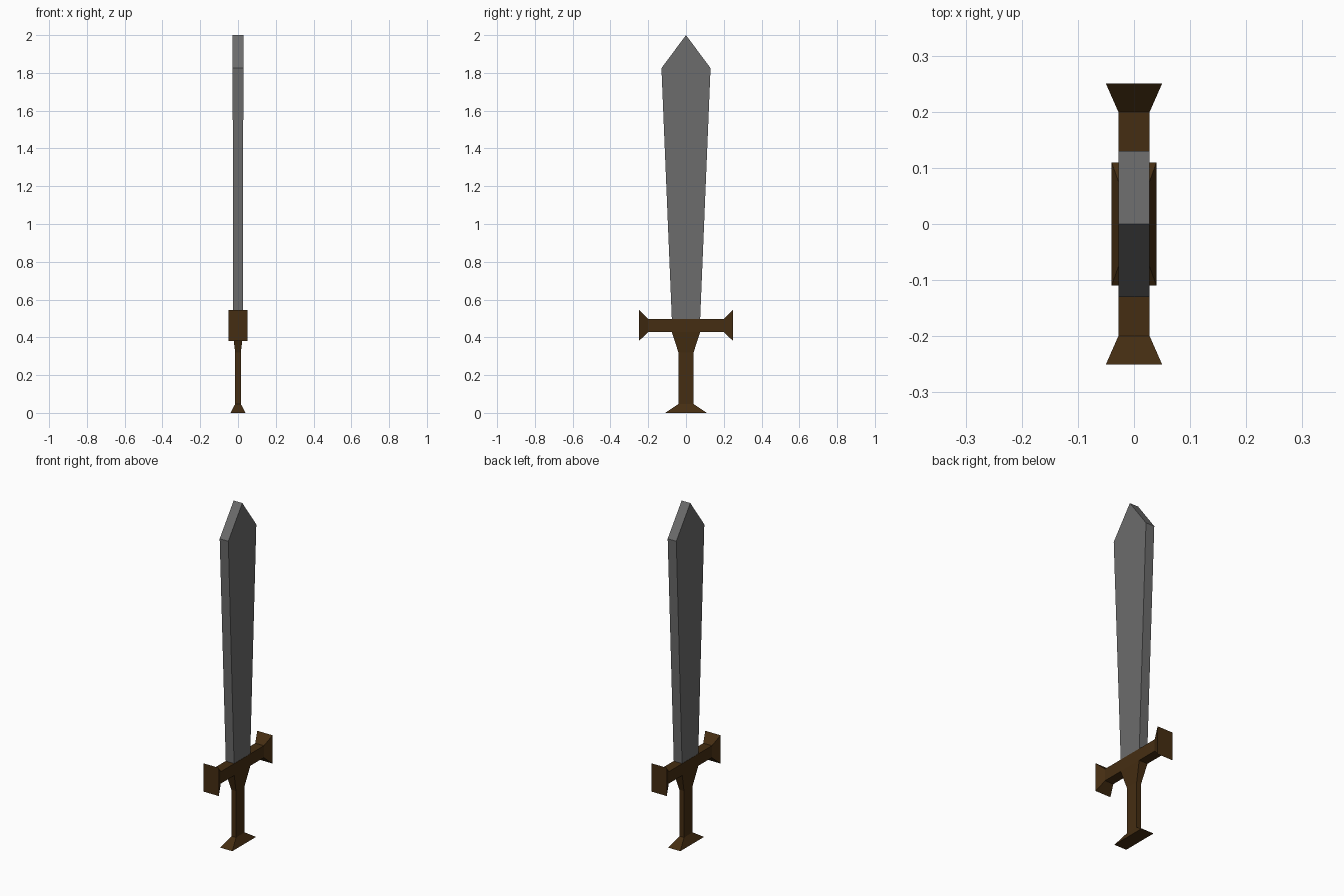
import bpy
import bmesh

cube = bpy.data.objects.get("Cube")
if cube:
    bpy.data.objects.remove(cube, do_unlink=True)


def make_material(name, rgb):
    mat = bpy.data.materials.new(name)
    mat.use_nodes = True
    mat.diffuse_color = (*rgb, 1)
    bsdf = next(n for n in mat.node_tree.nodes if n.type == 'BSDF_PRINCIPLED')
    bsdf.inputs["Base Color"].default_value = (*rgb, 1)
    return mat


steel = make_material("steel grey", (0.15, 0.15, 0.15))
wood = make_material("dark brown", (0.06, 0.027, 0.006))


def loft(name, mat, sections, place, cap_start=True, cap_end=True):
    """Skin rectangular sections (position, half_a, half_b) along an axis."""
    bm = bmesh.new()
    rings = [[bm.verts.new(place(pos, sa * a, sb * b))
              for sa, sb in ((-1, -1), (1, -1), (1, 1), (-1, 1))]
             for pos, a, b in sections]
    for low, high in zip(rings, rings[1:]):
        for i in range(4):
            j = (i + 1) % 4
            bm.faces.new((low[i], low[j], high[j], high[i]))
    if cap_start:
        bm.faces.new(rings[0])
    if cap_end:
        bm.faces.new(rings[-1])
    # A section with no width collapses to a ridge
    bmesh.ops.remove_doubles(bm, verts=bm.verts, dist=1e-5)
    bmesh.ops.recalc_face_normals(bm, faces=bm.faces)
    mesh = bpy.data.meshes.new(name)
    bm.to_mesh(mesh)
    bm.free()
    mesh.materials.append(mat)
    obj = bpy.data.objects.new(name, mesh)
    bpy.context.collection.objects.link(obj)
    return obj


def upright(pos, a, b):
    return (a, b, pos)


def crosswise(pos, a, b):
    return (a, pos, 0.463 + b)


# Blade widening upward to a chisel point
loft("blade", steel,
     [(0.498, 0.027, 0.075), (1.825, 0.028, 0.13), (2.0, 0.028, 0)],
     upright, cap_end=False)

# Grip with flared pommel and a neck that widens into the guard
loft("grip", wood,
     [(0, 0.04, 0.11), (0.047, 0.015, 0.04),
      (0.32, 0.015, 0.04), (0.428, 0.028, 0.075)],
     upright, cap_end=False)

# Crossguard with flared ends
loft("crossguard", wood,
     [(-0.25, 0.05, 0.083), (-0.2, 0.028, 0.035),
      (0.2, 0.028, 0.035), (0.25, 0.05, 0.083)],
     crosswise)
